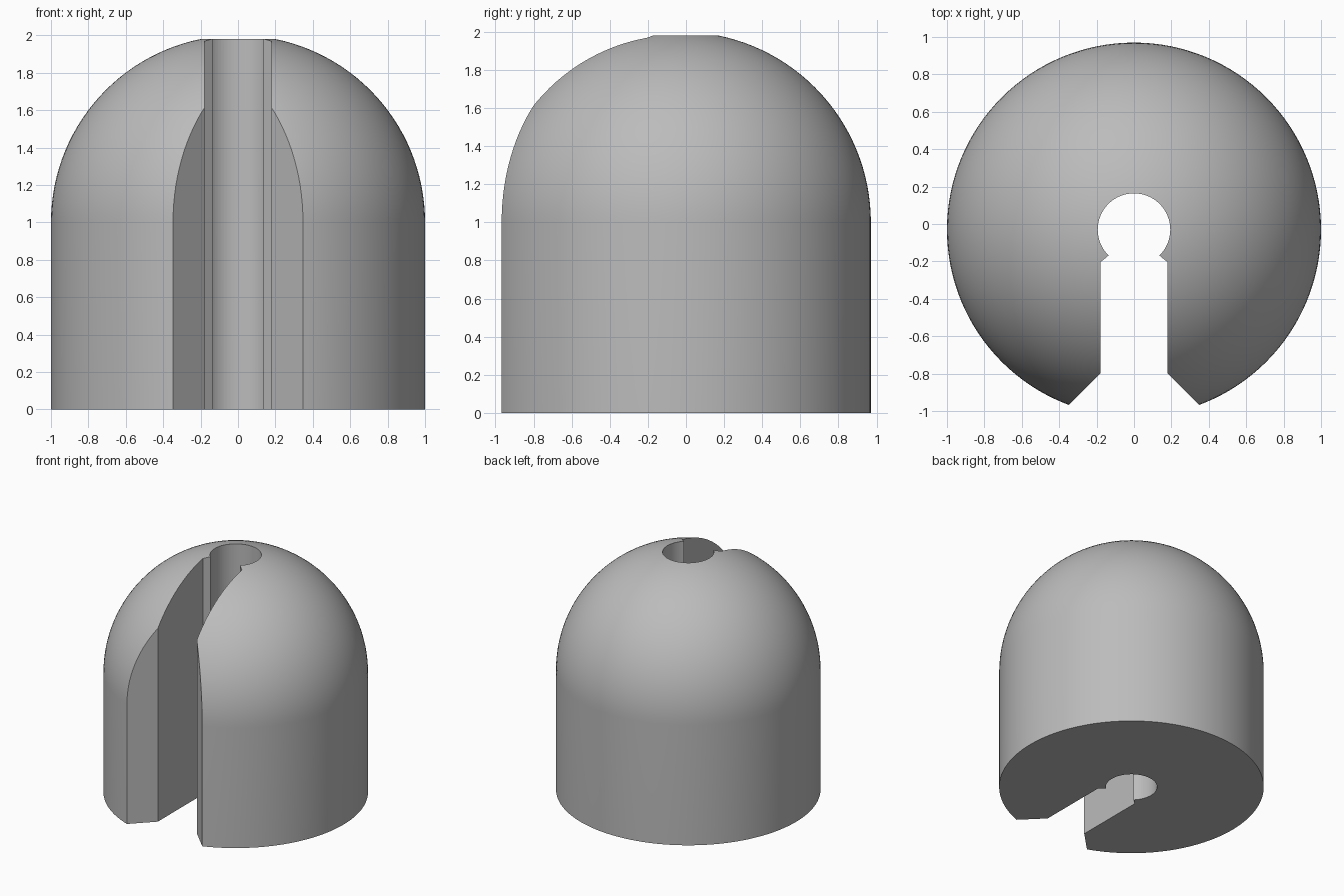
import bpy
import bmesh
import math

if "Cube" in bpy.data.objects:
    bpy.data.objects.remove(bpy.data.objects["Cube"], do_unlink=True)

CENTRE_Y = -0.03
HOLE_R = 0.194

grey = bpy.data.materials.new("plain grey")
grey.use_nodes = True
colour = (0.5, 0.5, 0.5, 1)
grey.diffuse_color = colour
grey.node_tree.nodes["Principled BSDF"].inputs["Base Color"].default_value = colour


def make_object(name, bm):
    bmesh.ops.recalc_face_normals(bm, faces=bm.faces)
    mesh = bpy.data.meshes.new(name)
    bm.to_mesh(mesh)
    bm.free()
    mesh.materials.append(grey)
    obj = bpy.data.objects.new(name, mesh)
    bpy.context.collection.objects.link(obj)
    return obj


# Domed body: a straight wall and a quarter circle, turned about the axis
bm = bmesh.new()
steps = 32
profile = [(0, 0), (1, 0)]
for i in range(steps + 1):
    a = math.pi / 2 * i / steps
    profile.append((math.cos(a), 1 + math.sin(a)))
verts = [bm.verts.new((r, CENTRE_Y, z)) for r, z in profile]
edges = [bm.edges.new(pair) for pair in zip(verts, verts[1:])]
bmesh.ops.spin(bm, geom=verts + edges, cent=(0, CENTRE_Y, 0), axis=(0, 0, 1),
               angle=2 * math.pi, steps=128, use_duplicate=False)
bmesh.ops.remove_doubles(bm, verts=bm.verts, dist=0.0001)
body = make_object("domed_body", bm)

# Keyhole cutter: round bore, pinched lips, straight slot and flared mouth
half = [(0.48, -1.1), (0.18, -0.8), (0.18, -0.205)]
start = -math.radians(45.5)
arc = []
for i in range(49):
    a = start + (math.pi - 2 * start) * i / 48
    arc.append((HOLE_R * math.cos(a), CENTRE_Y + HOLE_R * math.sin(a)))
outline = half + arc + [(-x, y) for x, y in reversed(half)]
bm = bmesh.new()
face = bm.faces.new([bm.verts.new((x, y, -0.5)) for x, y in outline])
top = bmesh.ops.extrude_face_region(bm, geom=[face])["geom"]
bmesh.ops.translate(bm, vec=(0, 0, 3),
                    verts=[v for v in top if isinstance(v, bmesh.types.BMVert)])
cutter = make_object("keyhole_cutter", bm)
cutter.hide_render = True

# Cut the keyhole right through the body
cut = body.modifiers.new("keyhole", "BOOLEAN")
cut.operation = "DIFFERENCE"
cut.solver = "EXACT"
cut.object = cutter
bpy.ops.object.select_all(action="DESELECT")
body.select_set(True)
bpy.context.view_layer.objects.active = body
bpy.ops.object.modifier_apply(modifier=cut.name)
bpy.data.objects.remove(cutter, do_unlink=True)
bpy.ops.object.shade_smooth_by_angle(angle=math.radians(30))
